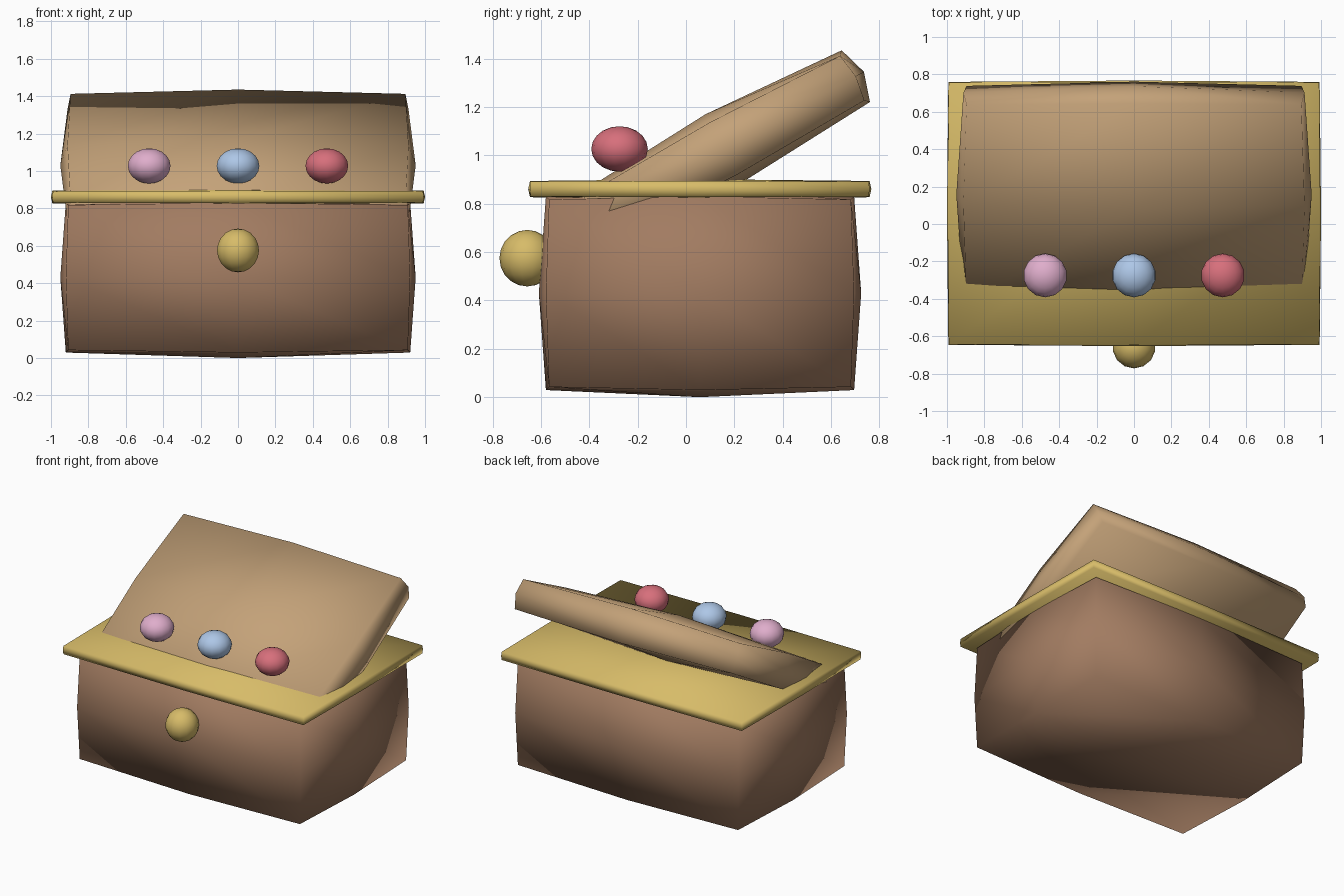
import bpy, bmesh
from mathutils import Vector, Matrix

if "Cube" in bpy.data.objects:
    bpy.data.objects.remove(bpy.data.objects["Cube"])


def material(name, rgb):
    m = bpy.data.materials.new(name)
    m.diffuse_color = (*rgb, 1)
    m.use_nodes = True
    m.node_tree.nodes["Principled BSDF"].inputs["Base Color"].default_value = m.diffuse_color
    return m


def finish(name, bm, mat, loc, tilt=0):
    bmesh.ops.recalc_face_normals(bm, faces=bm.faces)
    for f in bm.faces:
        f.smooth = True
    me = bpy.data.meshes.new(name)
    bm.to_mesh(me)
    bm.free()
    me.materials.append(mat)
    ob = bpy.data.objects.new(name, me)
    ob.location = loc
    ob.rotation_euler.x = tilt
    bpy.context.collection.objects.link(ob)
    return ob


def puffy_box(name, half, r, mat, loc, tilt=0):
    """Coarse rounded box: each face is 2 x 2, edges and corners pulled in by radius r."""
    bm = bmesh.new()
    bmesh.ops.create_cube(bm, size=2)
    bmesh.ops.subdivide_edges(bm, edges=bm.edges[:], cuts=1, use_grid_fill=True)
    for v in bm.verts:
        s = Vector([round(c) for c in v.co])
        d = s.normalized() * r
        v.co = Vector([s[i] * (half[i] - r) + d[i] for i in range(3)])
    return finish(name, bm, mat, loc, tilt)


def ball(name, radii, mat, loc):
    bm = bmesh.new()
    bmesh.ops.create_uvsphere(bm, u_segments=14, v_segments=10, radius=1,
                              matrix=Matrix.Diagonal((*radii, 1)))
    return finish(name, bm, mat, loc)


brown = material("dark_wood", (0.36, 0.20, 0.12))
tan = material("light_wood", (0.55, 0.36, 0.19))
gold = material("gold", (0.68, 0.50, 0.14))

# Chest body, rim and open lid
puffy_box("chest_body", (0.95, 0.667, 0.43), 0.10, brown, (0, 0.058, 0.43))
puffy_box("rim", (1.0, 0.71, 0.041), 0.025, gold, (0, 0.057, 0.861))
puffy_box("lid", (0.95, 0.66, 0.16), 0.13, tan, (0, 0.157, 1.03), 0.5)

# Round clasp on the front
ball("clasp", (0.115, 0.115, 0.117), gold, (0, -0.657, 0.575))

# Row of gems on the rim
gems = [("pink", (0.74, 0.42, 0.60)), ("blue", (0.42, 0.57, 0.80)), ("red", (0.68, 0.16, 0.20))]
for i, (colour, rgb) in enumerate(gems):
    ball(colour + "_gem", (0.117, 0.117, 0.094), material(colour, rgb),
         ((i - 1) * 0.475, -0.275, 1.027))
